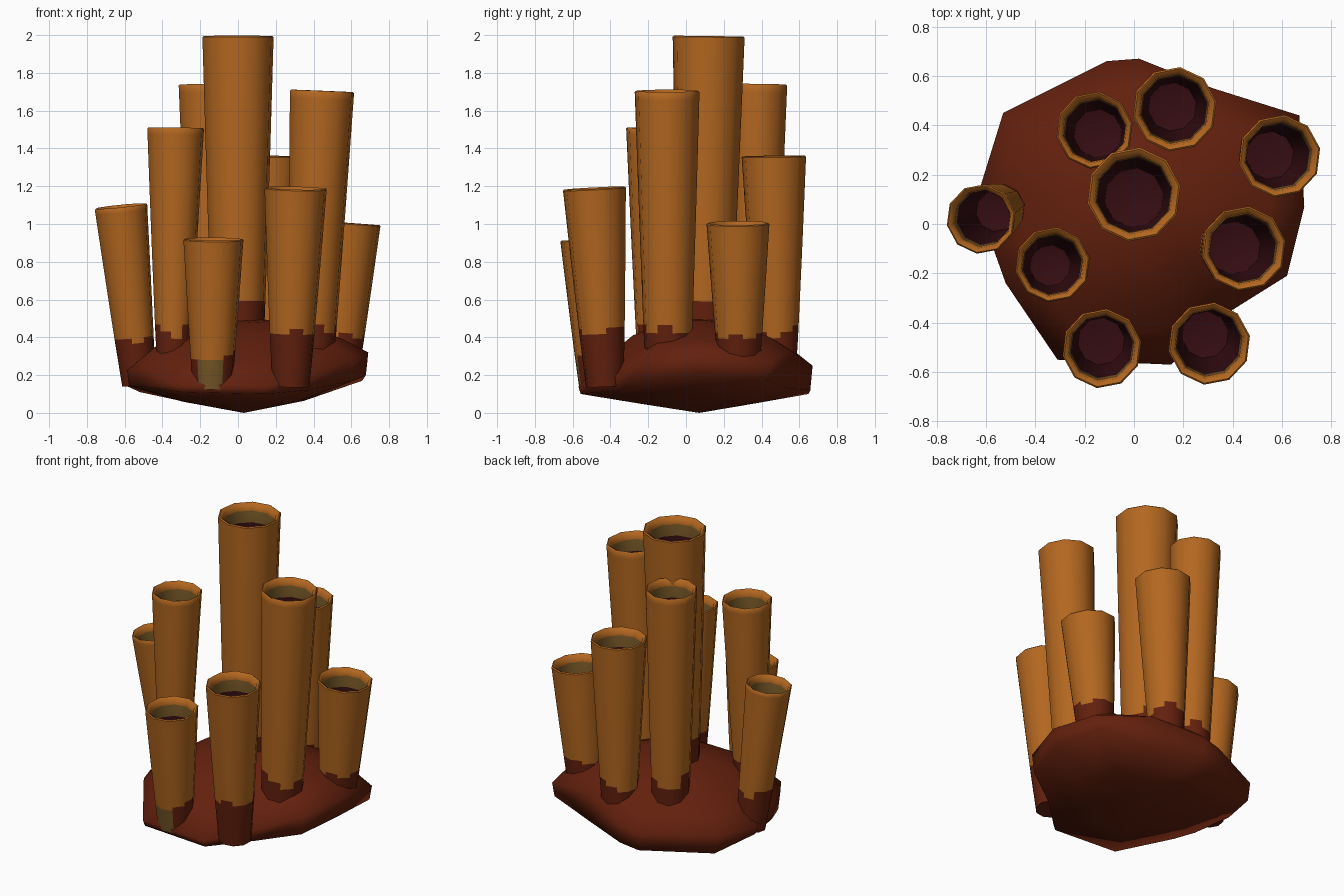
import bpy, bmesh, math, random
from mathutils import Vector

if "Cube" in bpy.data.objects:
    bpy.data.objects.remove(bpy.data.objects["Cube"])

random.seed(4)


def material(name, rgb):
    m = bpy.data.materials.new(name)
    m.diffuse_color = (*rgb, 1)
    m.use_nodes = True
    m.node_tree.nodes["Principled BSDF"].inputs["Base Color"].default_value = m.diffuse_color
    return m


MATS = [material("orange_tube", (0.45, 0.135, 0.014)),
        material("rust_rock", (0.125, 0.0145, 0.004)),
        material("olive_inner", (0.18, 0.095, 0.020)),
        material("dark_hollow", (0.036, 0.004, 0.006))]
ORANGE, RUST, OLIVE, DARK = range(4)


def loft(name, rings, colour, angle, cap_start=None, cap_end=None):
    """Skin a list of rings; colour(ring, side) gives the material index."""
    bm = bmesh.new()
    loops = [[bm.verts.new(p) for p in ring] for ring in rings]
    n = len(loops[0])
    for k in range(len(loops) - 1):
        for i in range(n):
            j = (i + 1) % n
            f = bm.faces.new((loops[k][i], loops[k][j], loops[k + 1][j], loops[k + 1][i]))
            f.material_index = colour(k, i)
    for point, loop, k in ((cap_start, loops[0], 0), (cap_end, loops[-1], len(rings) - 2)):
        if point is not None:
            tip = bm.verts.new(point)
            for i in range(n):
                f = bm.faces.new((loop[i], loop[(i + 1) % n], tip))
                f.material_index = colour(k, i)
    bmesh.ops.recalc_face_normals(bm, faces=bm.faces)
    for f in bm.faces:
        f.smooth = True
    me = bpy.data.meshes.new(name)
    bm.to_mesh(me)
    bm.free()
    for m in MATS:
        me.materials.append(m)
    me.set_sharp_from_angle(angle=math.radians(angle))
    ob = bpy.data.objects.new(name, me)
    bpy.context.collection.objects.link(ob)
    return ob


# Rock base: irregular rim (x, y, low z, high z), dome above, shallow point below
RIM = [(0.69, 0.07, 0.20, 0.32), (0.67, 0.44, 0.17, 0.26), (0.32, 0.55, 0.13, 0.33),
       (0.02, 0.67, 0.12, 0.25), (-0.11, 0.66, 0.10, 0.22), (-0.53, 0.45, 0.11, 0.23),
       (-0.62, 0.16, 0.15, 0.20), (-0.57, -0.10, 0.14, 0.24), (-0.52, -0.24, 0.14, 0.25),
       (-0.31, -0.55, 0.11, 0.15), (0.15, -0.57, 0.10, 0.14), (0.38, -0.36, 0.12, 0.20),
       (0.62, -0.21, 0.17, 0.29)]
CX, CY, PEAK = 0.03, 0.07, 0.50


def rim_ring(scale, height):
    return [(CX + (x - CX) * scale, CY + (y - CY) * scale, height(lo, hi))
            for x, y, lo, hi in RIM]


base_rings = [rim_ring(0.5, lambda lo, hi: 0.03 + lo * 0.2),
              rim_ring(0.98, lambda lo, hi: lo), rim_ring(1.0, lambda lo, hi: hi)]
for s, f in ((0.8, 0.38), (0.55, 0.75), (0.28, 0.94)):
    base_rings.append(rim_ring(s, lambda lo, hi, f=f: hi + (PEAK - hi) * f))
loft("rock_base", base_rings, lambda k, i: RUST, 80, (CX, CY, 0.0), (CX, CY, PEAK))

# Tubes: base point, base radius, top point, top radius, height of the rust stain
TUBES = {
    "tube_centre": ((0.00, 0.10, 0.35), 0.138, (0.00, 0.12, 1.995), 0.192, 0.64),
    "tube_back_right": ((0.15, 0.48, 0.25), 0.105, (0.165, 0.465, 1.36), 0.172, 0.43),
    "tube_back_left": ((-0.14, 0.36, 0.28), 0.112, (-0.16, 0.38, 1.74), 0.157, 0.50),
    "tube_right": ((0.53, 0.28, 0.18), 0.105, (0.59, 0.275, 1.005), 0.168, 0.40),
    "tube_right_front": ((0.385, -0.095, 0.25), 0.122, (0.445, -0.10, 1.705), 0.173, 0.47),
    "tube_front_right": ((0.28, -0.43, 0.14), 0.100, (0.305, -0.485, 1.19), 0.168, 0.42),
    "tube_front_left": ((-0.135, -0.46, 0.13), 0.105, (-0.13, -0.505, 0.92), 0.162, 0.31),
    "tube_left_front": ((-0.345, -0.17, 0.25), 0.085, (-0.33, -0.165, 1.51), 0.153, 0.43),
    "tube_left": ((-0.525, 0.07, 0.15), 0.090, (-0.62, 0.02, 1.095), 0.142, 0.40),
}
SIDES = 10


def tube(name, base, r0, top, r1, stain):
    a, b = Vector(base), Vector(top)
    axis = (b - a).normalized()
    u = Vector((1, 0, 0))
    u = (u - axis * u.dot(axis)).normalized()
    v = axis.cross(u)
    length = (b - a).length

    def ring(depth, r):
        c = b - axis * depth
        return [c + (u * math.cos(t) + v * math.sin(t)) * r
                for t in (2 * math.pi * (i + 0.3) / SIDES for i in range(SIDES))]

    # Outer wall, with close rings near the stain edge
    s = (stain - base[2]) / (top[2] - base[2])
    steps = [0, s - 0.03, s, s + 0.03, s + 0.06, 0.5, 0.65, 0.8, 0.9, 0.97]
    steps = sorted(t for t in steps if t >= 0)
    rings = [ring(length * (1 - t), r0 + (r1 - r0) * t ** 0.9) for t in steps]
    outer = len(rings)
    # Rounded lip, inner wall and deep hollow
    rings += [ring(0.006, r1), ring(0.0, r1 * 0.96), ring(0.012, r1 * 0.85),
              ring(0.045, r1 * 0.81), ring(0.12, r1 * 0.79),
              ring(length * 0.65, (r0 + (r1 - r0) * 0.35) * 0.77)]
    jag = [random.choice((-0.03, 0, 0.03)) for _ in range(SIDES)]

    def colour(k, i):
        if k < outer - 1:
            if steps[k] + 0.001 < s + jag[i]:
                patch = name == "tube_front_left" and i in (6, 7)
                return OLIVE if patch else RUST
            return ORANGE
        if k < outer + 3:
            return ORANGE
        return OLIVE if k == outer + 3 else DARK

    loft(name, rings, colour, 50, a, b - axis * length * 0.67)


for name, spec in TUBES.items():
    tube(name, *spec)
